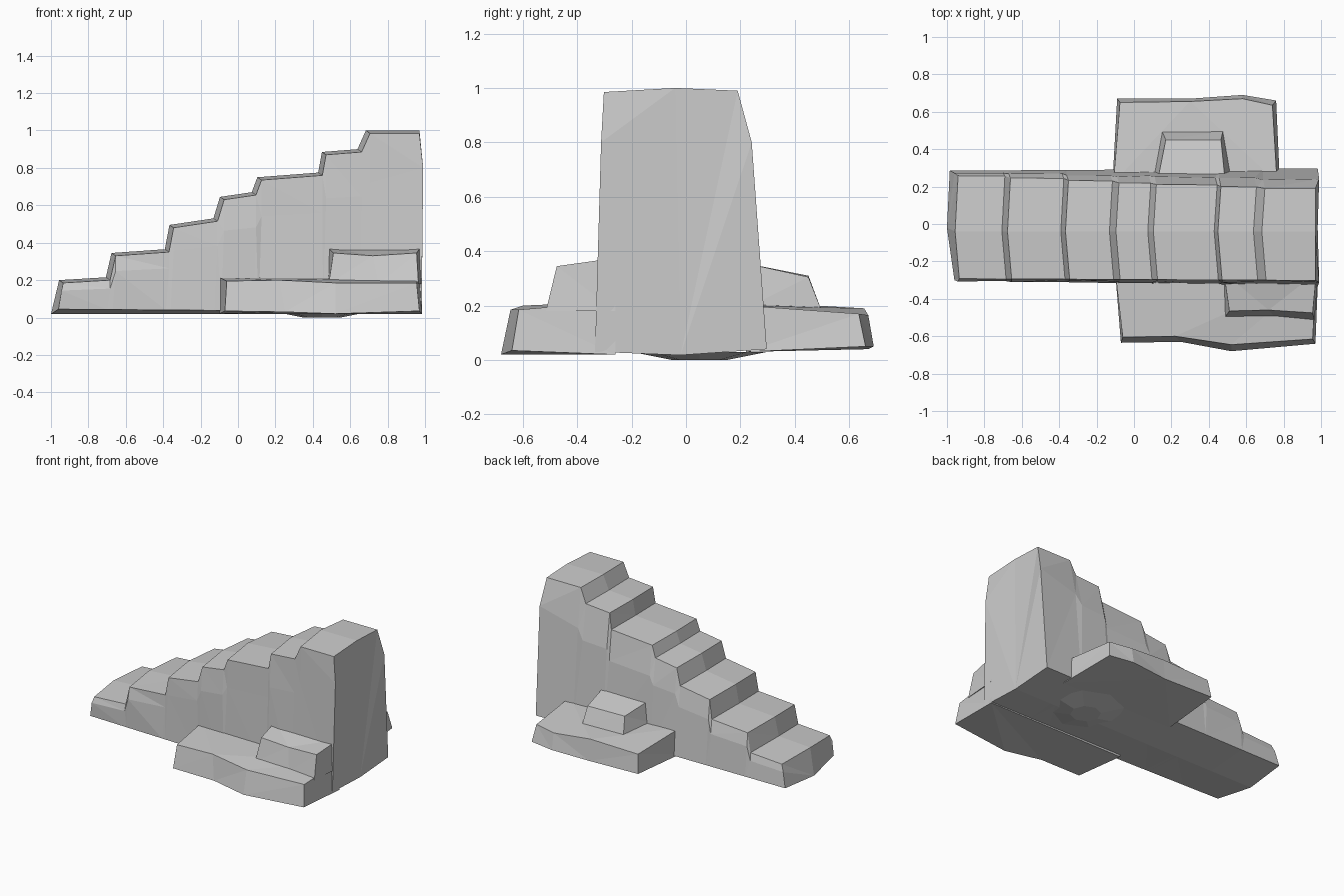
import bpy, bmesh, random
random.seed(4)


def finish(name, bm):
    bmesh.ops.recalc_face_normals(bm, faces=bm.faces)
    mesh = bpy.data.meshes.new(name)
    bm.to_mesh(mesh)
    bm.free()
    obj = bpy.data.objects.new(name, mesh)
    bpy.context.collection.objects.link(obj)
    return obj


def loft(name, rings):
    """Skin between closed rings of equal size, capping both ends."""
    bm = bmesh.new()
    vs = [[bm.verts.new(p) for p in ring] for ring in rings]
    n = len(vs[0])
    for a, b in zip(vs, vs[1:]):
        for i in range(n):
            j = (i + 1) % n
            bm.faces.new((a[i], a[j], b[j], b[i]))
    caps = [bm.faces.new(vs[0]), bm.faces.new(vs[-1])]
    bmesh.ops.triangulate(bm, faces=caps)
    # rough stone: split the bent quads into flat facets
    quads = [f for f in bm.faces if len(f.verts) == 4]
    bmesh.ops.triangulate(bm, faces=quads)
    return finish(name, bm)


# Staircase: stepped side profile, each point swept across as a tapered ring
profile = [(-.95, .20), (-.70, .215), (-.67, .345), (-.385, .365),
           (-.36, .495), (-.125, .53), (-.09, .645), (.08, .67),
           (.11, .75), (.435, .775), (.455, .885), (.645, .90),
           (.69, 1.0), (.97, 1.0)]
rings = []
last = len(profile) - 1
for i, (x, z) in enumerate(profile):
    first, end = i == 0, i == last
    t = (x + 1) / 2
    xb = -.985 if first else .982 if end else x      # foot of the wall
    xw = -.96 if first else .99 if end else x        # wall bulge row
    zw = z * (.8 if end else .72)
    s = 0 if end else .016                           # bowed step edges
    r = lambda: random.uniform(-.008, .008)
    rings.append([
        (xb + (.025 if first else 0), -.30 - .035 * t, .045 - .015 * t),
        (xw + s, -.302 - .012 * t + r(), zw),
        (x + s, -.292 - .01 * t, z - .015),
        (x - s * .4, -.04, z),
        (x + s * .6, .275 - .085 * z, z - .01),
        (xw, .285 - .045 * z + r() * .6, zw),
        (xb, .285 + .012 * t, .04),
        (xb - (.015 if first else 0), -.02, .018),
    ])
loft("staircase", rings)

# Broad stone ledge on the front side
loft("front_ledge", [
    [(-.10, -.26, .02), (-.07, -.635, .035), (.25, -.63, .03),
     (.52, -.68, .02), (.97, -.64, .035), (.985, -.26, .02)],
    [(-.10, -.26, .215), (-.06, -.605, .195), (.22, -.60, .20),
     (.52, -.645, .185), (.955, -.615, .185), (.975, -.26, .215)],
])

# Smaller stone stacked on the front ledge
loft("front_upper_stone", [
    [(.475, -.26, .18), (.485, -.50, .18), (.75, -.495, .18),
     (.965, -.515, .18), (.985, -.26, .18)],
    [(.48, -.26, .375), (.51, -.465, .345), (.72, -.46, .33),
     (.955, -.475, .345), (.975, -.26, .375)],
])

# Broad stone ledge on the back side
loft("back_ledge", [
    [(-.115, .22, .03), (-.09, .67, .05), (.30, .67, .04),
     (.58, .69, .05), (.76, .66, .05), (.78, .22, .03)],
    [(-.11, .22, .215), (-.075, .65, .18), (.30, .655, .19),
     (.58, .67, .165), (.74, .635, .17), (.765, .22, .20)],
])

# Tapered stone stacked on the back ledge
loft("back_upper_stone", [
    [(.09, .20, .18), (.15, .495, .19), (.475, .495, .19), (.53, .20, .18)],
    [(.12, .20, .36), (.17, .45, .31), (.465, .45, .305), (.49, .20, .36)],
])

# Low swell at the centre of the underside, touching the ground
bpy.ops.mesh.primitive_cone_add(vertices=8, radius1=.25, radius2=.1,
                                depth=.03, location=(.45, .05, .015),
                                rotation=(3.14159, 0, 0))
bpy.context.object.name = "underside_swell"
